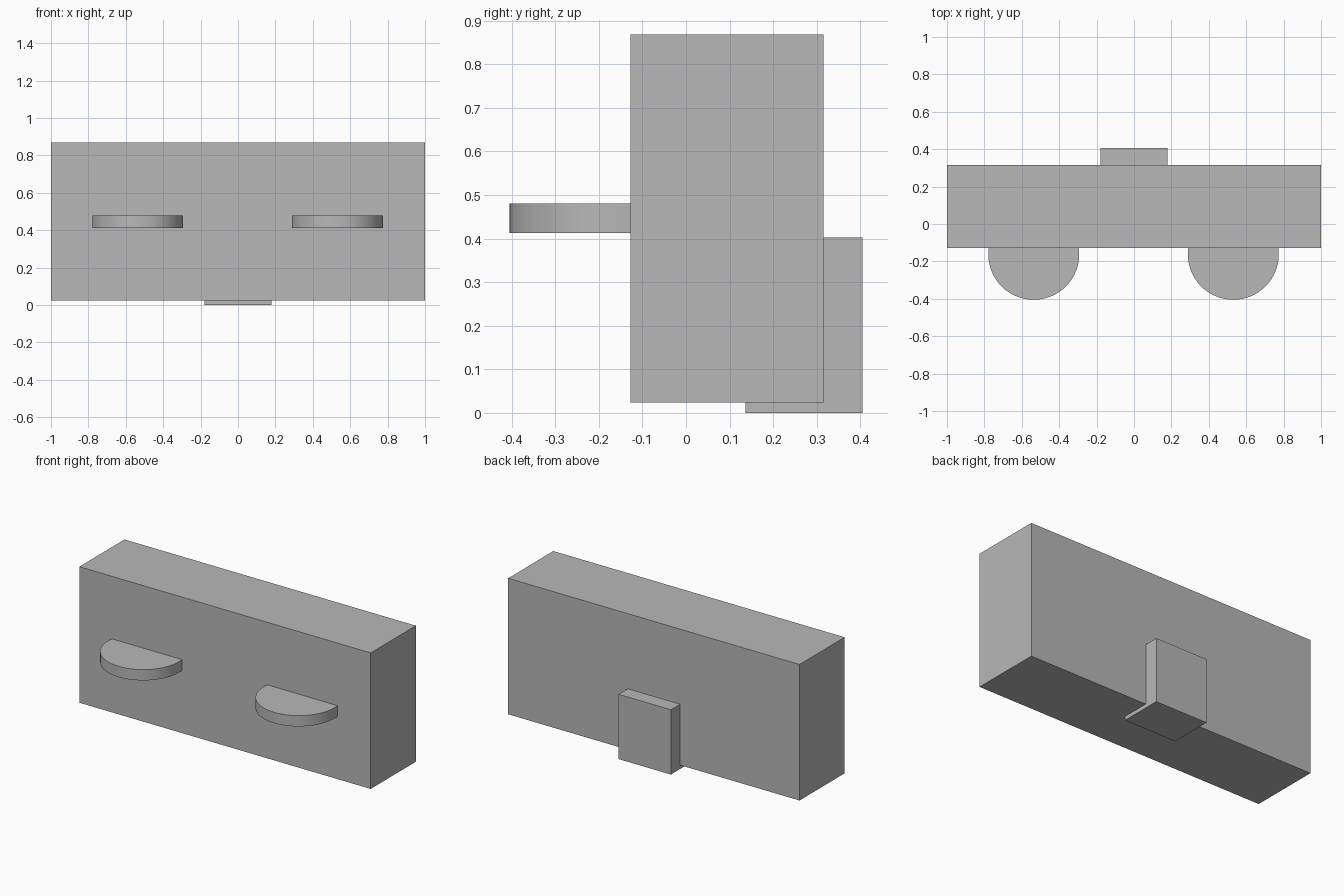
import bpy
import math

cube = bpy.data.objects.get("Cube")
if cube:
    bpy.data.objects.remove(cube, do_unlink=True)

# Single flat grey
grey = bpy.data.materials.new("plain grey")
grey.use_nodes = True
colour = (0.48, 0.48, 0.48, 1.0)
grey.diffuse_color = colour
grey.node_tree.nodes["Principled BSDF"].inputs["Base Color"].default_value = colour


def box(name, low, high):
    """Axis-aligned box between two corners."""
    centre = [(a + b) / 2 for a, b in zip(low, high)]
    bpy.ops.mesh.primitive_cube_add(size=1, location=centre)
    obj = bpy.context.object
    obj.name = name
    obj.scale = [b - a for a, b in zip(low, high)]
    bpy.ops.object.transform_apply(location=False, rotation=False, scale=True)
    obj.data.materials.append(grey)
    return obj


def disc(name, x):
    """Round peg lying flat, with its rear part sunk into the body."""
    bpy.ops.mesh.primitive_cylinder_add(
        vertices=64, radius=0.243, depth=0.067, location=(x, -0.162, 0.4465))
    obj = bpy.context.object
    obj.name = name
    obj.data.materials.append(grey)
    bpy.ops.object.shade_smooth_by_angle(angle=math.radians(30))
    return obj


# Main slab
box("body", (-1.0, -0.127, 0.024), (1.0, 0.315, 0.868))

# Block at the back, dropping slightly below the slab
box("back_block", (-0.18, 0.137, 0.0), (0.18, 0.405, 0.402))

# Two rounded shelves on the front
disc("right_shelf", -0.536)
disc("left_shelf", 0.531)
